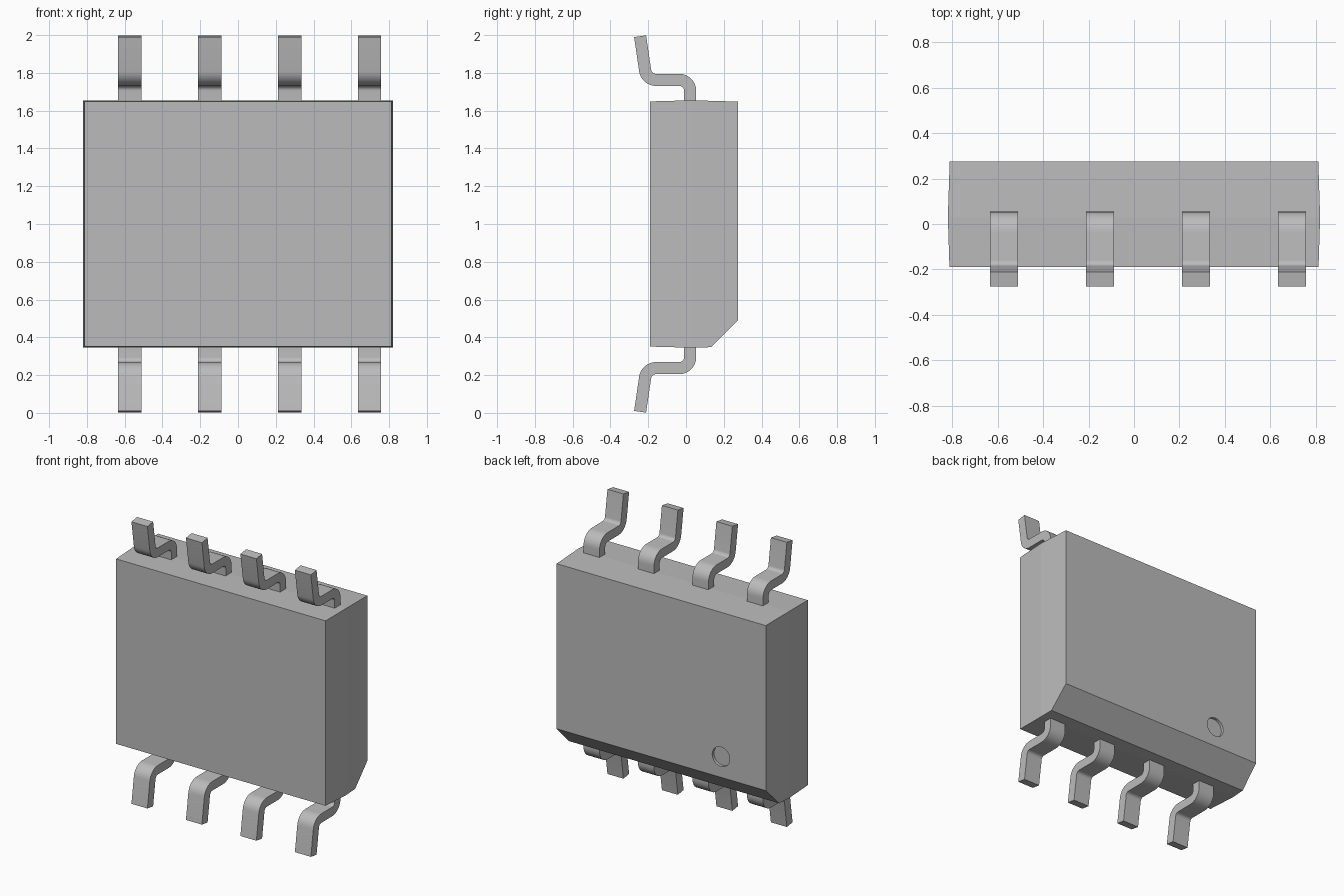
import bpy
import bmesh
from math import cos, sin, pi
from mathutils import Vector

cube = bpy.data.objects.get("Cube")
if cube:
    bpy.data.objects.remove(cube, do_unlink=True)

grey = bpy.data.materials.new("plain grey")
grey.use_nodes = True
colour = (0.5, 0.5, 0.5, 1)
grey.diffuse_color = colour
grey.node_tree.nodes["Principled BSDF"].inputs["Base Color"].default_value = colour


def make_object(name, bm):
    bmesh.ops.recalc_face_normals(bm, faces=bm.faces[:])
    mesh = bpy.data.meshes.new(name)
    bm.to_mesh(mesh)
    bm.free()
    mesh.materials.append(grey)
    ob = bpy.data.objects.new(name, mesh)
    bpy.context.collection.objects.link(ob)
    return ob


def loft(bm, rings):
    """Skin a row of equal vertex rings and cap both ends."""
    loops = [[bm.verts.new(p) for p in ring] for ring in rings]
    for a, b in zip(loops, loops[1:]):
        for i in range(len(a)):
            j = (i + 1) % len(a)
            bm.faces.new((a[i], a[j], b[j], b[i]))
    bm.faces.new(loops[0])
    bm.faces.new(loops[-1])


def rounded(points, radius, steps=8):
    """Round the inner corners of a path in the YZ plane."""
    path = [points[0]]
    for before, p, after in zip(points, points[1:], points[2:]):
        u, v = (before - p).normalized(), (after - p).normalized()
        half = u.angle(v) / 2
        axis = (u + v).normalized()
        centre = p + axis * radius / sin(half)
        sweep = pi / 2 - half
        side = (u - axis * u.dot(axis)).normalized()
        for k in range(steps + 1):
            t = sweep * (1 - 2 * k / steps)
            path.append(centre + radius * (side * sin(t) - axis * cos(t)))
    return path + [points[-1]]


# Body: drafted block, widest along its parting line, with one chamfered edge
bm = bmesh.new()
loft(bm, [[(sx * hx, y, 1 + sz * hz) for sx, sz in ((-1, -1), (1, -1), (1, 1), (-1, 1))]
          for y, hx, hz in ((-0.19, 0.813, 0.649), (0.03, 0.82, 0.655), (0.275, 0.812, 0.648))])
cut = bmesh.ops.bisect_plane(bm, geom=bm.verts[:] + bm.edges[:] + bm.faces[:],
                             plane_co=(0, 0.275, 0.49), plane_no=(0, 1, -1), clear_outer=True)
bmesh.ops.holes_fill(bm, edges=[e for e in bm.edges if e.is_boundary])
body = make_object("body", bm)

# Round index recess sunk into the back face
bm = bmesh.new()
loft(bm, [[(-0.464 + 0.068 * cos(a), y, 0.635 + 0.068 * sin(a))
           for a in [2 * pi * k / 48 for k in range(48)]] for y in (0.255, 0.35)])
cutter = make_object("recess_cutter", bm)
cutter.hide_render = True
mod = body.modifiers.new("recess", "BOOLEAN")
mod.operation = "DIFFERENCE"
mod.solver = "EXACT"
mod.object = cutter
graph = bpy.context.evaluated_depsgraph_get()
body.data = bpy.data.meshes.new_from_object(body.evaluated_get(graph))
body.modifiers.clear()
bpy.data.objects.remove(cutter, do_unlink=True)

# Leads: a bent strip, repeated four times and mirrored top to bottom
path = rounded([Vector((0, y, z)) for y, z in
                ((0.022, 0.4), (0.022, 0.237), (-0.209, 0.237), (-0.243, 0.006))], 0.058)
half_thick, half_wide = 0.032, 0.062


def make_lead(name, x, top):
    rings = []
    for i, p in enumerate(path):
        tangent = (path[min(i + 1, len(path) - 1)] - path[max(i - 1, 0)]).normalized()
        if i in (0, 1):
            tangent = Vector((0, 0, -1))
        elif i >= len(path) - 2:
            tangent = (path[-1] - path[-2]).normalized()
        n = Vector((0, -tangent.z, tangent.y)) * half_thick
        ring = []
        for sx, sn in ((-1, -1), (1, -1), (1, 1), (-1, 1)):
            q = p + n * sn
            ring.append((x + sx * half_wide, q.y, 2 - q.z if top else q.z))
        rings.append(ring)
    bm = bmesh.new()
    loft(bm, rings)
    return make_object(name, bm)


parts = [body]
for row, top in (("lower", False), ("upper", True)):
    for k in range(4):
        parts.append(make_lead(f"{row}_lead_{k + 1}", -0.573 + 0.423 * k, top))

# Smooth bends, crisp edges; the body stays flat apart from the recess wall
bpy.ops.object.select_all(action="DESELECT")
for ob in parts:
    ob.select_set(True)
bpy.context.view_layer.objects.active = body
bpy.ops.object.shade_smooth_by_angle(angle=0.4)
for face in body.data.polygons:
    if face.area > 0.05:
        face.use_smooth = False
